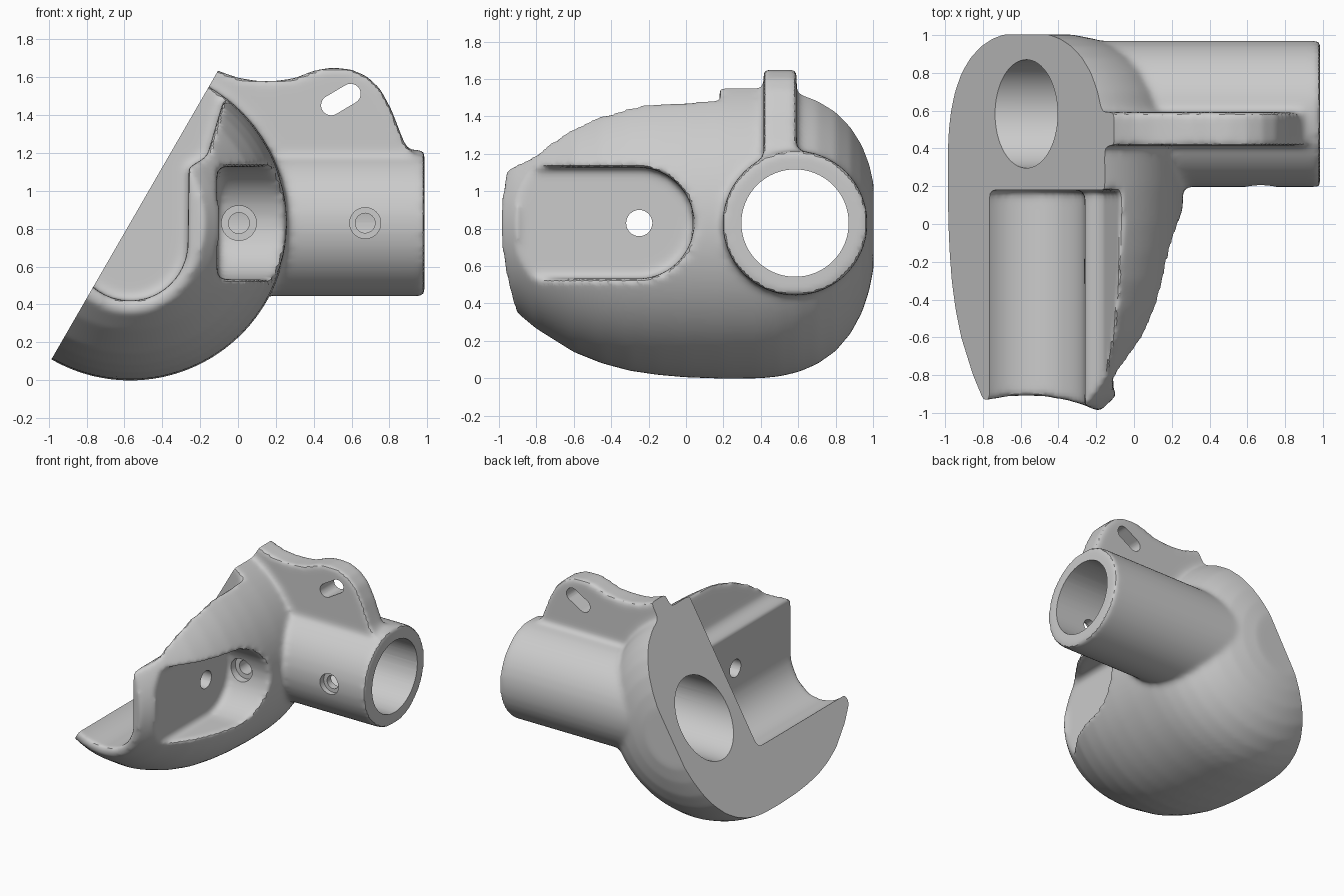
import bpy, bmesh, math

cube = bpy.data.objects.get("Cube")
if cube:
    bpy.data.objects.remove(cube, do_unlink=True)

CX, CZ = -0.57, 0.83        # axis of the rounded body
TY = 0.583                  # axis of the side tube


def finish(name, bm):
    bmesh.ops.recalc_face_normals(bm, faces=bm.faces)
    mesh = bpy.data.meshes.new(name)
    bm.to_mesh(mesh)
    bm.free()
    obj = bpy.data.objects.new(name, mesh)
    bpy.context.collection.objects.link(obj)
    return obj


def prism(name, pts, axis, lo, hi):
    """Closed outline carried along an axis from lo to hi, with both ends capped."""
    place = {"x": lambda a, b, d: (d, a, b),
             "y": lambda a, b, d: (a, d, b),
             "z": lambda a, b, d: (a, b, d)}[axis]
    bm = bmesh.new()
    near = [bm.verts.new(place(a, b, lo)) for a, b in pts]
    far = [bm.verts.new(place(a, b, hi)) for a, b in pts]
    bm.faces.new(near)
    bm.faces.new(far[::-1])
    for i in range(len(pts)):
        bm.faces.new((near[i], near[i - 1], far[i - 1], far[i]))
    return finish(name, bm)


def arc(a, b, r, start=0, end=360, n=64):
    closed = abs(end - start) >= 360
    count = n if closed else n + 1
    angles = [math.radians(start + (end - start) * i / n) for i in range(count)]
    return [(a + r * math.cos(t), b + r * math.sin(t)) for t in angles]


def lathe(name, profile, steps=96):
    """Rings of (y, radius) around the body axis, capped at both ends."""
    bm = bmesh.new()
    rings = [[bm.verts.new((a, y, b)) for a, b in arc(CX, CZ, r, n=steps)]
             for y, r in profile]
    for one, two in zip(rings, rings[1:]):
        for i in range(steps):
            bm.faces.new((one[i], one[i - 1], two[i - 1], two[i]))
    bm.faces.new(rings[0])
    bm.faces.new(rings[-1][::-1])
    return finish(name, bm)


def apply(obj, mod):
    bpy.context.view_layer.objects.active = obj
    bpy.ops.object.modifier_apply(modifier=mod.name)


def combine(obj, other, operation):
    """Light boolean, with a second solver if the first refuses the mesh."""
    for solver in ("MANIFOLD", "FLOAT"):
        mod = obj.modifiers.new("combine", "BOOLEAN")
        mod.operation = operation
        mod.solver = solver
        mod.object = other
        try:
            apply(obj, mod)
            break
        except RuntimeError:
            obj.modifiers.clear()
    bpy.data.objects.remove(other, do_unlink=True)


# Rounded body
body = lathe("joint_body", [
    (-1.15, 0.12), (-1.08, 0.28), (-1.0, 0.38), (-0.92, 0.465), (-0.8, 0.565),
    (-0.6, 0.69), (-0.45, 0.75), (-0.3, 0.79), (-0.15, 0.812), (0, 0.825), (0.2, 0.832),
    (0.4, 0.83), (0.5, 0.82), (0.6, 0.797), (0.7, 0.755), (0.8, 0.685), (0.88, 0.59),
    (0.94, 0.48), (0.98, 0.36), (1.003, 0.24)])

# Side tube
combine(body, prism("side_tube", arc(TY, CZ, 0.387), "x", -0.3, 0.985), "UNION")

# Upright tab over the tube
tab = [(-0.3, 1.0), (-0.3, 1.75), (-0.11, 1.635), (0, 1.597), (0.1, 1.58), (0.2, 1.58),
       (0.3, 1.595), (0.4, 1.635), (0.5, 1.652), (0.6, 1.64), (0.68, 1.605), (0.75, 1.54),
       (0.81, 1.43), (0.86, 1.3), (0.885, 1.24), (0.92, 1.2), (0.92, 1.0)]
combine(body, prism("tab", tab, "y", 0.415, 0.592), "UNION")

# Front channel with a stepped side wall
channel = ([(0.013, 1.8), (-0.08, 1.47), (-0.165, 1.18), (-0.26, 1.125)]
           + arc(CX, 0.725, 0.305, 0, -180, 32) + [(-1.6, 0.72), (-1.6, 1.8)])
combine(body, prism("channel_cutter", channel, "y", -1.5, 0.18), "DIFFERENCE")

# Saddle-shaped front end
combine(body, prism("saddle_cutter", arc(CX, -1.86, 0.95, n=96), "z", -0.5, 2.2), "DIFFERENCE")

# Pocket in the outer side
pocket = (arc(-0.255, CZ, 0.297, -90, 90, 32)
          + arc(-0.78, CZ + 0.177, 0.12, 90, 180, 10)
          + arc(-0.78, CZ - 0.177, 0.12, 180, 270, 10))
combine(body, prism("pocket_cutter", pocket, "x", -0.11, 0.8), "DIFFERENCE")

# Soften every edge made so far into small fillets
remesh = body.modifiers.new("even_mesh", "REMESH")
remesh.mode = "VOXEL"
remesh.voxel_size = 0.02
apply(body, remesh)
soft = body.modifiers.new("fillets", "SMOOTH")
soft.factor = 0.5
soft.iterations = 8
apply(body, soft)

# Slanted flat cut through the body axis
dx, dz = 2 * math.cos(math.radians(60)), 2 * math.sin(math.radians(60))
flat = [(CX - dx, CZ - dz), (CX + dx, CZ + dz), (-3, CZ + dz), (-3, CZ - dz)]
combine(body, prism("flat_cutter", flat, "y", -2, 2), "DIFFERENCE")

# Tube bore
combine(body, prism("bore_cutter", arc(TY, CZ, 0.287), "x", -2, 1.5), "DIFFERENCE")

# Hole between the pocket and the channel
combine(body, prism("wall_hole_cutter", arc(-0.25, CZ, 0.07, n=32), "x", -0.5, 0.1), "DIFFERENCE")

# Counterbored screw holes into the tube
for x, r, wide, seat in ((0.005, 0.055, 0.092, 0.09), (0.672, 0.052, 0.082, 0.245)):
    combine(body, prism("seat_cutter", arc(x, CZ, wide, n=32), "y", -0.2, seat), "DIFFERENCE")
    combine(body, prism("screw_cutter", arc(x, CZ, r, n=32), "y", -0.2, 0.6), "DIFFERENCE")

# Slanted slot in the tab
slot = arc(0.595, 1.513, 0.053, -60, 120, 16) + arc(0.492, 1.452, 0.053, 120, 300, 16)
combine(body, prism("tab_slot_cutter", slot, "y", 0.2, 0.8), "DIFFERENCE")

# Plain grey finish
grey = bpy.data.materials.new("plain_grey")
grey.use_nodes = True
colour = (0.6, 0.6, 0.6, 1)
grey.diffuse_color = colour
for node in grey.node_tree.nodes:
    if node.type == "BSDF_PRINCIPLED":
        node.inputs["Base Color"].default_value = colour
body.data.materials.clear()
body.data.materials.append(grey)

bpy.ops.object.select_all(action="DESELECT")
body.select_set(True)
bpy.context.view_layer.objects.active = body
bpy.ops.object.shade_smooth_by_angle(angle=math.radians(35))
